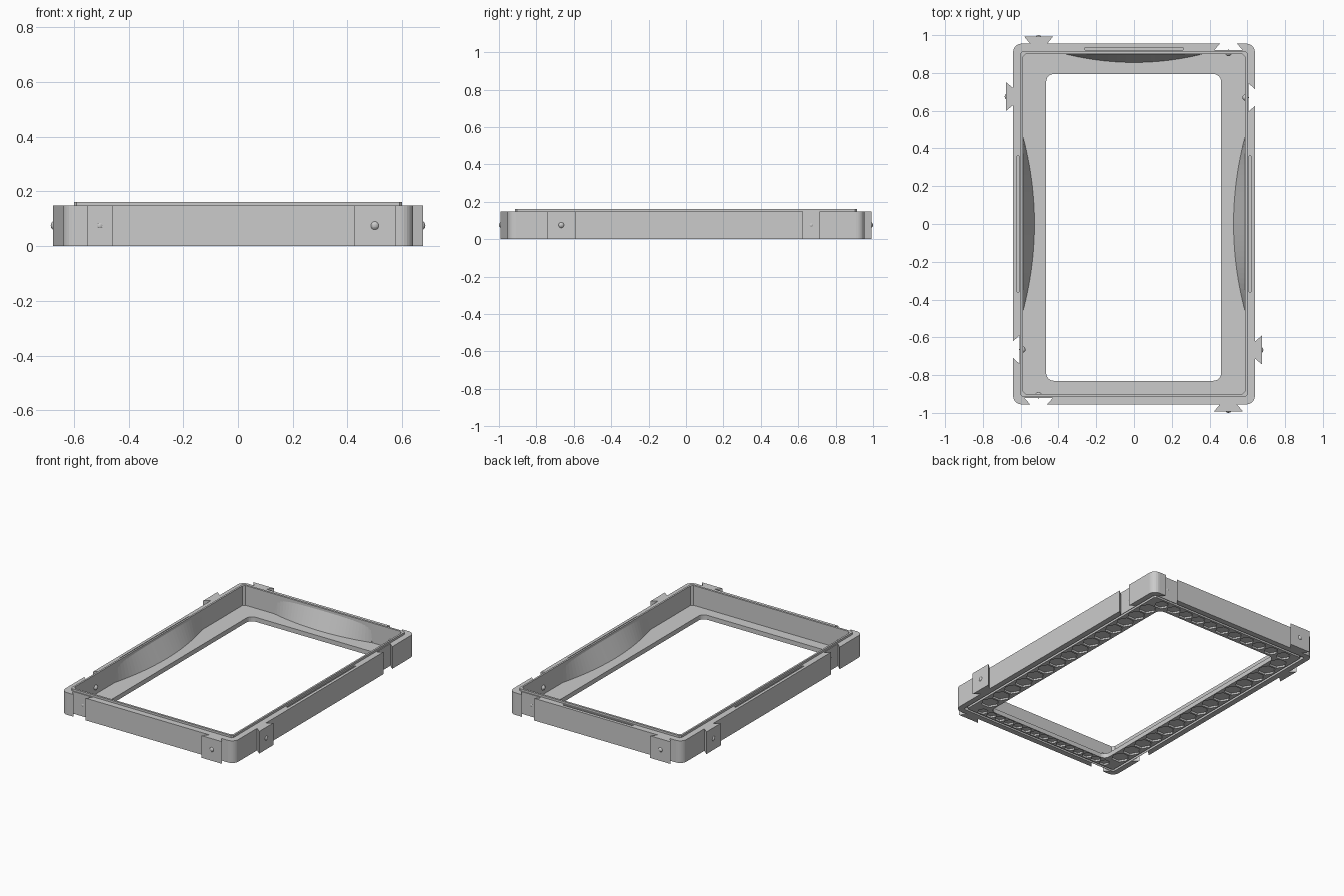
import bpy, bmesh, math
from mathutils import Vector, Matrix

if "Cube" in bpy.data.objects:
    bpy.data.objects.remove(bpy.data.objects["Cube"])

grey = bpy.data.materials.new("light_grey_plastic")
grey.use_nodes = True
grey.diffuse_color = (0.6, 0.6, 0.6, 1)
grey.node_tree.nodes["Principled BSDF"].inputs["Base Color"].default_value = grey.diffuse_color

HX, HY, TOP, LIP = 0.64, 0.955, 0.148, 0.162   # outer half sizes, rim and lip heights
IX, IY, FLOOR = 0.588, 0.9, 0.03               # cavity half sizes and floor height
GROOVE, POCKET, SLOT = 0.02, 0.012, 0.14       # levels of the recessed details
MID = 0.075                                    # height of the snap bumps
made = []


def finish(name, bm):
    bmesh.ops.recalc_face_normals(bm, faces=bm.faces)
    mesh = bpy.data.meshes.new(name)
    bm.to_mesh(mesh)
    bm.free()
    mesh.materials.append(grey)
    obj = bpy.data.objects.new(name, mesh)
    bpy.context.collection.objects.link(obj)
    made.append(obj)


def rounded(hx, hy, r, steps=6, cx=0, cy=0):
    """Counter-clockwise rounded rectangle, starting at the +x +y corner."""
    corners = [(hx - r, hy - r), (r - hx, hy - r), (r - hx, r - hy), (hx - r, r - hy)]
    return [(cx + x + r * math.cos(a), cy + y + r * math.sin(a))
            for k, (x, y) in enumerate(corners)
            for a in [math.pi / 2 * (k + i / steps) for i in range(steps + 1)]]


def on_side(n, pairs):
    """Turn (along, outward) pairs into plan points for outward direction n."""
    out = Vector(n)
    along = Vector((abs(n[1]), abs(n[0])))
    return [tuple(out * o + along * a) for a, o in pairs]


def hexagon(cx, cy, r):
    return [(cx + r * math.cos(math.pi / 3 * i), cy + r * math.sin(math.pi / 3 * i))
            for i in range(6)]


def wall(bm, pts, z0, z1):
    low = [bm.verts.new((x, y, z0)) for x, y in pts]
    high = [bm.verts.new((x, y, z1)) for x, y in pts]
    for i in range(len(pts)):
        j = (i + 1) % len(pts)
        bm.faces.new((low[i], low[j], high[j], high[i]))


def cap(bm, loops, z):
    """Flat face at height z bounded by the first loop, with the others as holes."""
    edges = []
    for pts in loops:
        ring = [bm.verts.new((x, y, z)) for x, y in pts]
        edges += [bm.edges.new((ring[i - 1], ring[i])) for i in range(len(ring))]
    bmesh.ops.triangle_fill(bm, use_beauty=True, use_dissolve=False, edges=edges,
                            normal=(0, 0, 1))


# Sides in outline order: name, outward direction, edge, travel sign, tab and slot centres
sides = [("back", (0, 1), HY, -1, -0.505, 0.5), ("right", (-1, 0), HX, -1, 0.675, -0.665),
         ("front", (0, -1), HY, 1, 0.5, -0.505), ("left", (1, 0), HX, 1, -0.667, 0.67)]

# Outer outline with a dovetail tab and a dovetail slot on every side
corners = rounded(HX, HY, 0.045)
outline = []
for k, (label, n, edge, s, tab, slot) in enumerate(sides):
    outline += corners[7 * k:7 * k + 7]
    for pos, tip in sorted([(tab, 0.037), (slot, -0.035)], key=lambda f: s * f[0]):
        neck, wide = s * 0.045, s * 0.076
        outline += on_side(n, [(pos - neck, edge), (pos - wide, edge + tip),
                               (pos + wide, edge + tip), (pos + neck, edge)])

lip = rounded(0.6, 0.914, 0.01, 1)
cavity = rounded(IX, IY, 0.015, 1)
window = rounded(0.463, 0.812, 0.04, 6, -0.002, -0.018)
groove_out = rounded(0.6025, 0.9175, 0.01, 1)
groove_in = rounded(0.587, 0.902, 0.01, 1)

# Honeycomb pockets and shallow rim slots
cells = [hexagon(s * 0.525, i * 0.108, 0.055) for s in (-1, 1) for i in range(-7, 8)]
cells += [hexagon(i * 0.098, 0.848, 0.045) for i in range(-5, 6)]
cells += [hexagon(i * 0.07, -0.866, 0.033) for i in range(-7, 8)]
strips = [on_side(n, [(-run, o), (run, o), (run, o + 0.012), (-run, o + 0.012)])
          for n, o, run in [((1, 0), 0.608, 0.36), ((-1, 0), 0.608, 0.36), ((0, 1), 0.922, 0.26)]]

# Frame as one closed surface: upright walls, then flat levels between them
frame = bmesh.new()
for pts, z0, z1 in [(outline, 0, TOP), (lip, TOP, LIP), (cavity, FLOOR, LIP),
                    (window, 0, FLOOR), (groove_out, 0, GROOVE), (groove_in, 0, GROOVE)]:
    wall(frame, pts, z0, z1)
for loops, z in [([outline, lip] + strips, TOP), ([lip, cavity], LIP), ([cavity, window], FLOOR),
                 ([outline, groove_out], 0), ([groove_out, groove_in], GROOVE),
                 ([groove_in, window] + cells, 0)]:
    cap(frame, loops, z)
for pts in cells:
    wall(frame, pts, 0, POCKET)
    cap(frame, [pts], POCKET)
for pts in strips:
    wall(frame, pts, SLOT, TOP)
    cap(frame, [pts], SLOT)
bmesh.ops.remove_doubles(frame, verts=frame.verts, dist=0.0001)
finish("frame_body", frame)


# Snap bumps on the tabs and their flatter detents in the slots
def bump(name, n, along, out, r):
    (x, y), = on_side(n, [(along, out)])
    bm = bmesh.new()
    bmesh.ops.create_uvsphere(bm, u_segments=16, v_segments=10, radius=r,
                              matrix=Matrix.Translation((x, y, MID)))
    finish(name, bm)


for label, n, edge, s, tab, slot in sides:
    bump(label + "_snap_bump", n, tab, edge + 0.027, 0.018)
    bump(label + "_slot_detent", n, slot, edge - 0.049, 0.017)


# Curved inner bulges, thickest at the floor and fading out at the rim
def bulge(name, n, inner, half, depth, segments=32):
    bm = bmesh.new()
    rows = []
    for i in range(segments + 1):
        t = 2 * i / segments - 1
        d = depth * (1 - t * t) + 0.001
        section = on_side(n, [(t * half, inner + 0.003), (t * half, inner - d),
                              (t * half, inner + 0.003)])
        rows.append([bm.verts.new((x, y, z))
                     for (x, y), z in zip(section, (FLOOR - 0.004, FLOOR - 0.004, TOP + 0.005))])
    for a, b in zip(rows, rows[1:]):
        for j in range(3):
            k = (j + 1) % 3
            bm.faces.new((a[j], a[k], b[k], b[j]))
    bm.faces.new(rows[0])
    bm.faces.new(rows[-1])
    finish(name, bm)


bulge("left_inner_bulge", (1, 0), IX, 0.46, 0.062)
bulge("right_inner_bulge", (-1, 0), IX, 0.46, 0.062)
bulge("back_inner_bulge", (0, 1), IY, 0.36, 0.045)

# Smooth the rounded surfaces while keeping edges crisp
for obj in bpy.context.view_layer.objects:
    obj.select_set(obj in made)
bpy.context.view_layer.objects.active = made[0]
bpy.ops.object.shade_smooth_by_angle(angle=math.radians(30))
